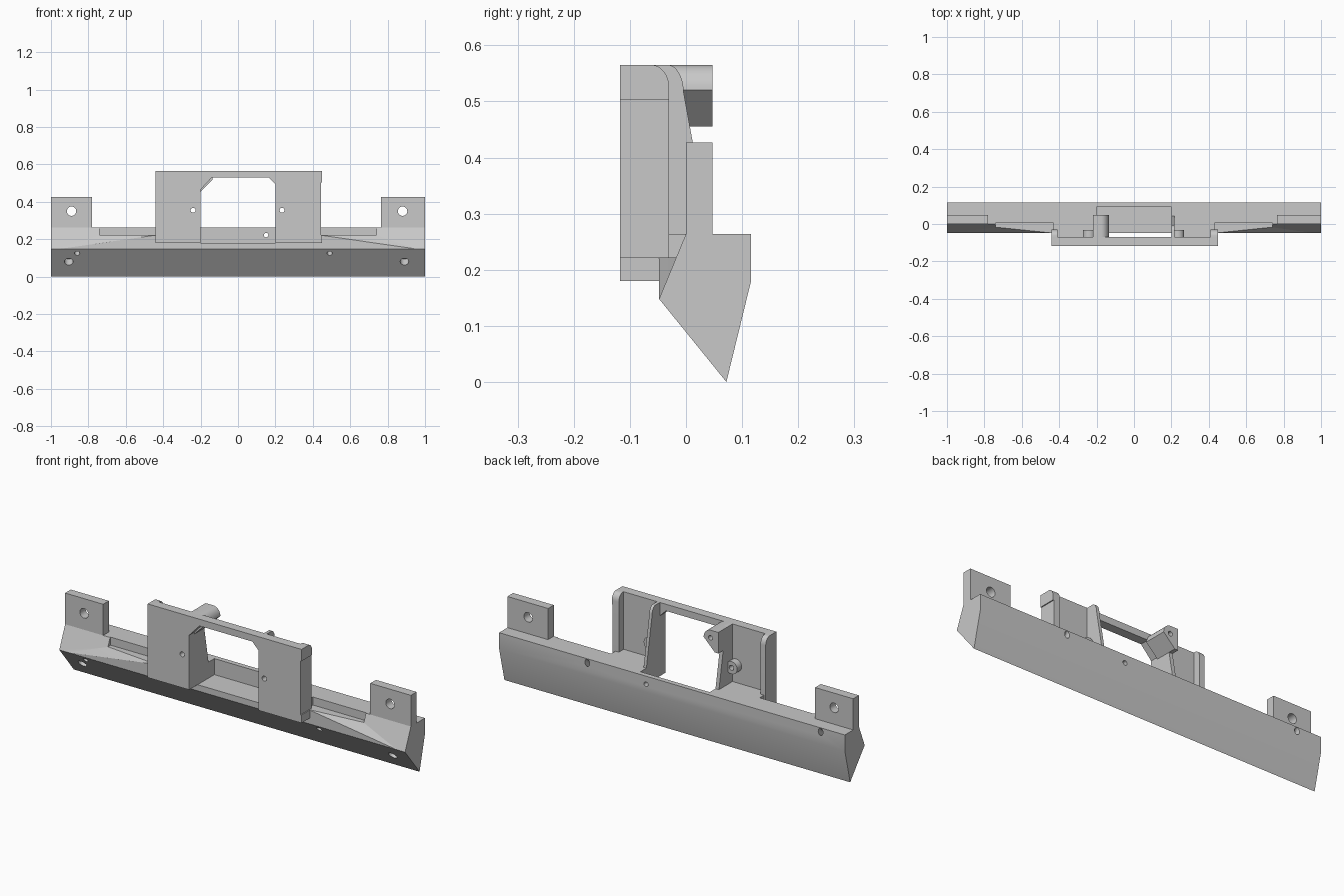
import bpy, bmesh, math
from mathutils import Vector

cube = bpy.data.objects.get("Cube")
if cube:
    bpy.data.objects.remove(cube, do_unlink=True)

GREY = bpy.data.materials.new("light grey")
GREY.use_nodes = True
GREY.diffuse_color = (0.58, 0.58, 0.58, 1)
GREY.node_tree.nodes["Principled BSDF"].inputs["Base Color"].default_value = (0.58, 0.58, 0.58, 1)


def finish(name, bm):
    bmesh.ops.recalc_face_normals(bm, faces=bm.faces)
    mesh = bpy.data.meshes.new(name)
    bm.to_mesh(mesh)
    bm.free()
    mesh.materials.append(GREY)
    obj = bpy.data.objects.new(name, mesh)
    bpy.context.collection.objects.link(obj)
    return obj


def prism(name, profile, lo, hi, axis):
    """Extrude a (y, z) profile along x, or an (x, z) profile along y."""
    bm = bmesh.new()
    place = (lambda a, b: (lo, a, b)) if axis == "x" else (lambda a, b: (a, lo, b))
    face = bm.faces.new([bm.verts.new(place(a, b)) for a, b in profile])
    out = bmesh.ops.extrude_face_region(bm, geom=[face])
    shift = Vector((hi - lo, 0, 0) if axis == "x" else (0, hi - lo, 0))
    bmesh.ops.translate(bm, vec=shift, verts=[v for v in out["geom"] if isinstance(v, bmesh.types.BMVert)])
    return finish(name, bm)


def box(name, x0, x1, y0, y1, z0, z1):
    return prism(name, [(x0, z0), (x1, z0), (x1, z1), (x0, z1)], y0, y1, "y")


def rod(name, start, end, radius):
    a, b = Vector(start), Vector(end)
    bm = bmesh.new()
    bmesh.ops.create_cone(bm, cap_ends=True, segments=24, radius1=radius, radius2=radius, depth=(b - a).length)
    obj = finish(name, bm)
    turn = (b - a).to_track_quat("Z", "Y").to_matrix()
    for v in obj.data.vertices:
        v.co = turn @ v.co + (a + b) / 2
    return obj


def combine(obj, tools, operation="DIFFERENCE"):
    """Apply boolean tools to a part and discard them."""
    for tool in tools:
        tool.hide_render = True
        mod = obj.modifiers.new("cut", "BOOLEAN")
        mod.operation, mod.solver, mod.object = operation, "EXACT", tool
        bpy.context.view_layer.objects.active = obj
        bpy.ops.object.modifier_apply(modifier=mod.name)
        bpy.data.objects.remove(tool, do_unlink=True)


def arc(cy, cz, ry, rz, steps=8):
    """Quarter ellipse from the top round to the side."""
    return [(cy + ry * math.sin(t * math.pi / 2 / steps), cz + rz * math.cos(t * math.pi / 2 / steps))
            for t in range(steps + 1)]


# Wedge-shaped crossbar
bar = prism("crossbar", [(-0.048, 0.148), (0.072, 0), (0.116, 0.18), (0.116, 0.264), (0, 0.264)], -1, 1, "x")
combine(bar, [box("ledge_cut", -0.74, 0.74, -0.2, 0.005, 0.222, 0.4)])

# Thickened front that tapers into the crossbar
bm = bmesh.new()
for s in (-1, 1):
    for x, y, z in [(0.44, -0.048, 0.222), (0.44, -0.048, 0.148), (0.44, 0.02, 0.222), (0.44, 0.02, 0.17),
                    (0.74, -0.017, 0.222), (0.74, 0.003, 0.222), (0.95, -0.0478, 0.1485)]:
        bm.verts.new((s * x, y, z))
hull = bmesh.ops.convex_hull(bm, input=bm.verts)
loose = [v for v in bm.verts if not v.link_faces]
bmesh.ops.delete(bm, geom=loose, context="VERTS")
combine(bar, [finish("front_swell", bm)], "UNION")

# Recess under the window and drilled holes
combine(bar, [box("recess_cut", -0.2, 0.2, -0.2, 0.09, 0.18, 0.4)])
drill = Vector((0, 0.777, 0.63))


def bore(x, y, z, before, after, radius):
    point = Vector((x, y, z))
    return rod("drill", point - drill * before, point + drill * after, radius)


combine(bar, [bore(-0.86, -0.029, 0.125, 0.1, 0.3, 0.014), bore(0.49, -0.029, 0.125, 0.1, 0.3, 0.014),
              bore(-0.905, 0.007, 0.08, 0.1, 0.05, 0.023), bore(0.89, 0.007, 0.08, 0.1, 0.05, 0.023),
              rod("drill", (0.15, 0, 0.222), (0.15, 0.2, 0.222), 0.012)])

# End mounting tabs
for side, x0, x1, hole in (("right", -1, -0.78, -0.89), ("left", 0.765, 1, 0.88)):
    tab = box(side + "_mounting_tab", x0, x1, 0, 0.047, 0.26, 0.427)
    combine(tab, [rod("drill", (hole, -0.1, 0.35), (hole, 0.1, 0.35), 0.025)])

# Front plate with a window open at the bottom
plate = prism("front_plate", [(-0.44, 0.18), (-0.2, 0.18), (-0.2, 0.465), (-0.14, 0.53), (0.165, 0.53),
                              (0.2, 0.495), (0.2, 0.18), (0.445, 0.18), (0.445, 0.565), (-0.44, 0.565)],
              -0.118, -0.07, "y")
combine(plate, [rod("drill", (x, -0.2, 0.355), (x, 0, 0.355), 0.013) for x in (-0.24, 0.235)])

# Side walls with rounded rear top corners
wall = [(-0.118, 0.18), (-0.118, 0.565)] + arc(-0.062, 0.525, 0.032, 0.04) + [(-0.03, 0.18)]
prism("right_side_wall", wall, -0.44, -0.41, "x")
prism("left_side_wall", wall, 0.41, 0.445, "x")
prism("left_wall_top_lip", [(y, max(z, 0.503)) for y, z in wall], 0.44, 0.45, "x")
box("left_wall_bottom_lip", 0.44, 0.45, -0.118, -0.025, 0.18, 0.222)

# Ribs flanking the window
rib = [(-0.075, 0.18), (-0.075, 0.565)] + arc(-0.032, 0.515, 0.028, 0.05) + [(0.042, 0.262), (0.042, 0.18)]
prism("right_window_rib", rib, -0.22, -0.2, "x")
prism("left_window_rib", rib, 0.2, 0.216, "x")

# Bosses and floors behind the plate
for side, x, x0, x1 in (("right", -0.24, -0.43, -0.2), ("left", 0.235, 0.2, 0.43)):
    boss = rod(side + "_boss", (x, -0.075, 0.355), (x, -0.033, 0.355), 0.033)
    combine(boss, [rod("drill", (x, -0.2, 0.355), (x, 0.1, 0.355), 0.013)])
    box(side + "_floor", x0, x1, -0.075, 0.01, 0.18, 0.264)

# Bevelled lug beside the window
lug = prism("rear_lug", [(-0.22, 0.455), (-0.22, 0.565)] + arc(-0.175, 0.52, 0.04, 0.045) + [(-0.2, 0.455)],
            -0.075, 0.047, "y")
combine(lug, [rod("drill", (-0.175, 0.0, 0.525), (-0.175, 0.1, 0.525), 0.012)])

# Soft shading on curved faces, sharp edges kept
for obj in bpy.context.scene.objects:
    if obj.type == "MESH" and GREY.name in obj.data.materials:
        bpy.ops.object.select_all(action="DESELECT")
        obj.select_set(True)
        bpy.context.view_layer.objects.active = obj
        bpy.ops.object.shade_smooth_by_angle(angle=math.radians(25))
